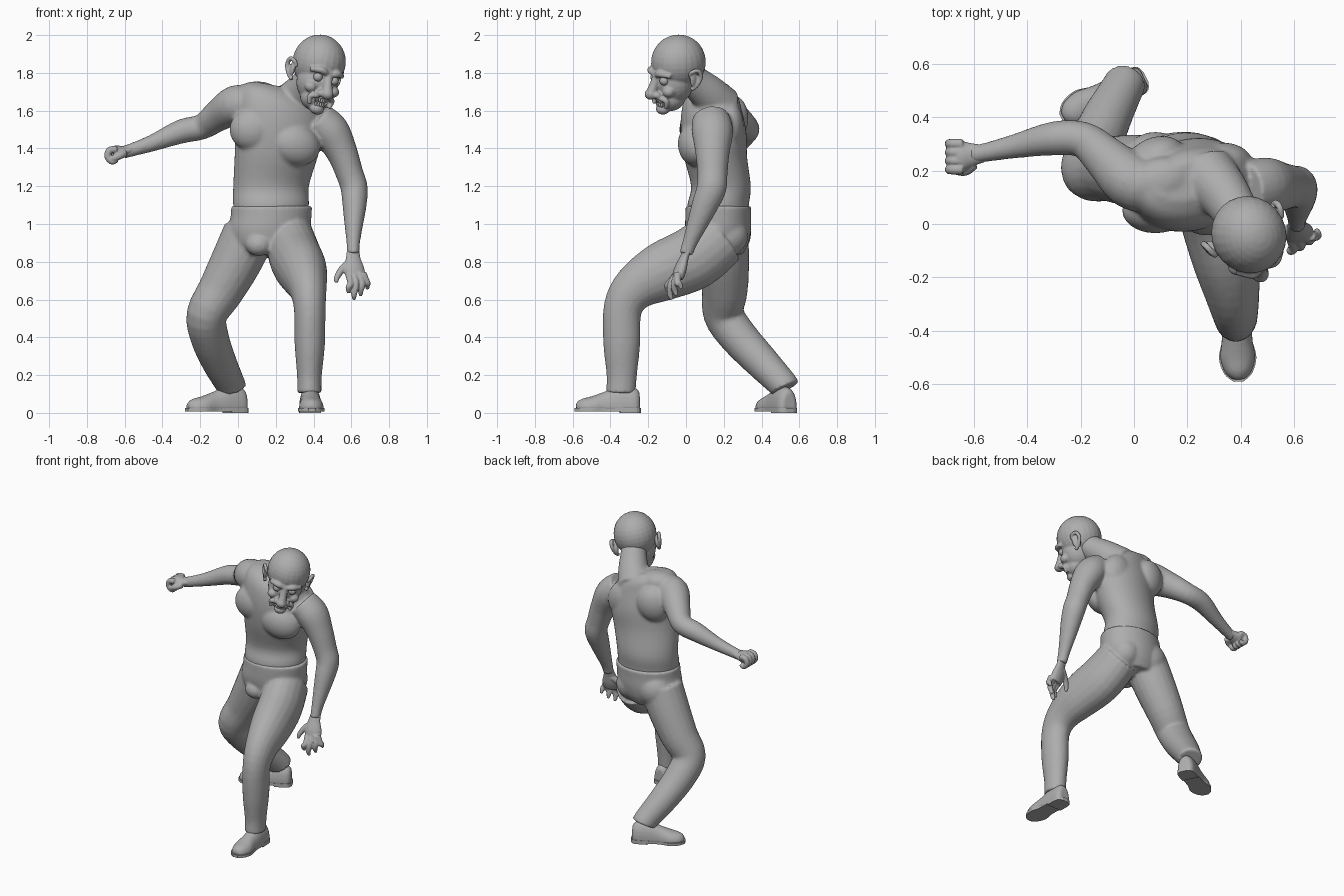
import bpy, bmesh
from math import sin, cos, pi, radians
from mathutils import Vector, Matrix

if "Cube" in bpy.data.objects:
    bpy.data.objects.remove(bpy.data.objects["Cube"])

grey = bpy.data.materials.new("clay_grey")
grey.use_nodes = True
COLOUR = (0.42, 0.42, 0.42, 1)
grey.diffuse_color = COLOUR
grey.node_tree.nodes["Principled BSDF"].inputs["Base Color"].default_value = COLOUR


def spline(pts, steps=4):
    """Catmull-Rom through tuples of any length."""
    out = []
    pts = [Vector(p) for p in pts]
    for i in range(len(pts) - 1):
        a, b, c, d = pts[max(i - 1, 0)], pts[i], pts[i + 1], pts[min(i + 2, len(pts) - 1)]
        for k in range(steps):
            t = k / steps
            out.append(b + (c - a) * t / 2 + (a * 2 - b * 5 + c * 4 - d) * t * t / 2
                       + (b * 3 - a - c * 3 + d) * t ** 3 / 2)
    return out + [pts[-1]]


def skin(bm, rings):
    loops = [[bm.verts.new(p) for p in r] for r in rings]
    for a, b in zip(loops, loops[1:]):
        for i in range(len(a)):
            j = (i + 1) % len(a)
            bm.faces.new((a[i], a[j], b[j], b[i]))
    bm.faces.new(loops[0][::-1])
    bm.faces.new(loops[-1])


def limb(bm, pts, depth=1.0, side=(1, 0, 0), n=20):
    """Tube through (x, y, z, radius); depth scales the radius across the side axis."""
    st = spline(pts)
    rings = []
    for i, s in enumerate(st):
        t = (st[min(i + 1, len(st) - 1)].xyz - st[max(i - 1, 0)].xyz).normalized()
        u = Vector(side)
        u = (u - t * u.dot(t)).normalized()
        v = t.cross(u)
        rings.append([s.xyz + (u * cos(a) + v * sin(a) * depth) * s[3]
                      for a in (2 * pi * k / n for k in range(n))])
    skin(bm, rings)


def trunk(bm, pts, yaw, n=40):
    """Stack of level ellipses (x, y, z, half width, half depth, side slope)."""
    c, s = cos(radians(yaw)), sin(radians(yaw))
    rings = []
    for x, y, z, a, b, slope in spline(pts):
        ring = []
        for k in range(n):
            px, py = a * cos(2 * pi * k / n), b * sin(2 * pi * k / n)
            ring.append((x + px * c - py * s, y + px * s + py * c, z + px * slope))
        rings.append(ring)
    skin(bm, rings)


def blob(bm, pos, size, rot=(0, 0, 0)):
    m = Matrix.Translation(pos)
    for axis, ang in zip("ZYX", rot[::-1]):
        m = m @ Matrix.Rotation(radians(ang), 4, axis)
    bmesh.ops.create_uvsphere(bm, u_segments=24, v_segments=16, radius=1,
                              matrix=m @ Matrix.Diagonal((*size, 1)))


def finish(name, bm, voxel=0, smooth=4, matrix=None):
    bmesh.ops.recalc_face_normals(bm, faces=bm.faces)
    if matrix:
        bm.transform(matrix)
    me = bpy.data.meshes.new(name)
    bm.to_mesh(me)
    bm.free()
    for p in me.polygons:
        p.use_smooth = True
    me.materials.append(grey)
    ob = bpy.data.objects.new(name, me)
    bpy.context.collection.objects.link(ob)
    if voxel:
        r = ob.modifiers.new("blend", 'REMESH')
        r.mode, r.voxel_size, r.use_smooth_shade = 'VOXEL', voxel, True
        s = ob.modifiers.new("soften", 'SMOOTH')
        s.factor, s.iterations = 0.5, smooth
    return ob


# Torso, neck and both arms
bm = bmesh.new()
trunk(bm, [(.175, .17, 1.0, .19, .15, 0), (.175, .17, 1.1, .203, .16, 0),
           (.175, .185, 1.2, .203, .155, 0), (.2, .155, 1.36, .22, .165, -.1),
           (.215, .145, 1.5, .235, .17, -.2), (.22, .14, 1.62, .22, .15, -.25),
           (.21, .15, 1.69, .18, .12, -.25), (.2, .16, 1.73, .12, .07, -.2)], 14)
limb(bm, [(.27, .18, 1.62, .12), (.33, .12, 1.69, .1), (.385, .04, 1.76, .085),
          (.42, -.01, 1.82, .08)])
limb(bm, [(.08, .13, 1.63, .09), (-.01, .16, 1.63, .105), (-.11, .25, 1.57, .083),
          (-.19, .315, 1.515, .068), (-.3, .32, 1.49, .064), (-.45, .29, 1.43, .045),
          (-.57, .265, 1.39, .035), (-.61, .26, 1.38, .035)], side=(0, 1, 0))
limb(bm, [(.42, .13, 1.56, .09), (.49, .14, 1.49, .1), (.55, .14, 1.38, .083),
          (.59, .14, 1.27, .073), (.615, .135, 1.19, .072), (.617, .1, 1.1, .064),
          (.613, .06, 1.0, .05), (.61, .02, .9, .036), (.61, 0, .84, .033)], depth=1.1)
blob(bm, (.08, .05, 1.5), (.125, .085, .115), (0, 0, 0))        # chest muscles
blob(bm, (.305, .045, 1.42), (.135, .085, .11), (0, 20, 14))
blob(bm, (.08, .25, 1.56), (.11, .075, .12), (0, 15, 20))       # shoulder blades
blob(bm, (.34, .24, 1.52), (.1, .065, .12), (0, -15, -5))
blob(bm, (.1, .16, 1.69), (.12, .09, .065), (0, 0, 15))         # upper back ridge
finish("torso_and_arms", bm, .01, 6)

# Trousers
bm = bmesh.new()
trunk(bm, [(.15, .17, .84, .15, .13, 0), (.16, .17, .9, .2, .16, 0),
           (.165, .17, .97, .218, .173, 0), (.175, .17, 1.04, .215, .173, 0),
           (.178, .172, 1.095, .215, .173, 0)], 8)
limb(bm, [(.06, .19, .95, .14), (-.01, .2, .8, .135), (-.09, .205, .65, .122),
          (-.165, .2, .52, .108), (-.15, .28, .4, .102), (-.1, .4, .27, .092),
          (-.045, .505, .16, .08), (-.035, .525, .13, .08)])
limb(bm, [(.27, .18, .93, .13), (.305, .04, .82, .138), (.345, -.13, .745, .128),
          (.37, -.27, .66, .1), (.38, -.335, .55, .084), (.38, -.34, .36, .08),
          (.378, -.34, .2, .066), (.378, -.345, .105, .064)], depth=1.22)
blob(bm, (.11, .04, .89), (.07, .06, .06))
blob(bm, (.08, .24, .95), (.12, .105, .12))
blob(bm, (.27, .22, .94), (.1, .11, .11))
finish("trousers", bm, .01, 5)


# Shoes: shared profile along the foot, with sole and heel block
def shoe(name, x, y, turn):
    place = Matrix.Translation((x, y, 0)) @ Matrix.Rotation(radians(turn), 4, 'Z')
    bm = bmesh.new()
    rings = []
    for py, w, h in spline([(.165, .035, .09), (.14, .055, .115), (.06, .058, .125), (-.02, .058, .095),
                            (-.09, .066, .07), (-.145, .05, .055), (-.172, .022, .035)]):
        rings.append([(w * cos(a), py, .018 + h * max(sin(a), 0) ** .8)
                      for a in (pi * k / 12 for k in range(13))])
    skin(bm, rings)
    finish(name + "_upper", bm, .008, 3, place)
    bm = bmesh.new()
    outline = spline([(.172, .02), (.15, .053), (.06, .057), (-.02, .056), (-.09, .07),
                      (-.15, .052), (-.18, .018)])
    loop = [(w, py) for py, w in outline] + [(-w, py) for py, w in reversed(outline)]
    skin(bm, [[(a, b, z) for a, b in loop] for z in (.008, .026)])
    heel = [p for p in loop if p[1] > .05]
    skin(bm, [[(a, b, z) for a, b in heel] for z in (0, .015)])
    sole = finish(name + "_sole", bm, matrix=place)
    for p in sole.data.polygons:
        p.use_smooth = False


shoe("left_shoe", .385, -.41, 2)
shoe("right_shoe", -.11, .475, -64)

# Left hand: open, fingers hanging and spread
bm = bmesh.new()
limb(bm, [(.61, .01, .87, .033), (.61, -.01, .82, .04), (.615, -.03, .76, .056),
          (.625, -.045, .71, .05)], depth=.55, side=(1, .3, 0))
limb(bm, [(.595, -.015, .8, .022), (.555, -.035, .765, .02), (.525, -.055, .72, .016),
          (.52, -.065, .69, .01)], n=10)
for bx, tx, ty, tz in ((.585, .585, -.1, .635), (.61, .615, -.085, .6),
                       (.64, .65, -.06, .62), (.66, .685, -.035, .655)):
    limb(bm, [(bx, -.045, .74, .02), (bx * .5 + tx * .5 + .012, ty * .7 - .02, .685, .018),
              (tx, ty, tz + .03, .016), (tx, ty + .012, tz, .009)], n=10)
finish("left_hand", bm, .005, 3)

# Right hand: loose fist with curled fingers
bm = bmesh.new()
limb(bm, [(-.56, .265, 1.395, .033), (-.6, .26, 1.385, .042), (-.64, .255, 1.38, .056),
          (-.665, .25, 1.38, .05)], depth=.65, side=(0, 1, 0))
for k in range(4):
    y = .3 - .032 * k
    limb(bm, [(-.64, y, 1.395, .019), (-.68, y, 1.39, .019), (-.69, y, 1.355, .018),
              (-.665, y, 1.33, .017), (-.64, y, 1.34, .012)], side=(0, 1, 0), n=10)
limb(bm, [(-.6, .225, 1.375, .022), (-.63, .2, 1.36, .02), (-.665, .2, 1.345, .016),
          (-.68, .215, 1.345, .01)], side=(0, 0, 1), n=10)
finish("right_hand", bm, .005, 3)

# Head, modelled upright around the skull centre and then posed
pose = (Matrix.Translation((.43, -.04, 1.857)) @ Matrix.Rotation(radians(30), 4, 'Z')
        @ Matrix.Rotation(radians(12), 4, 'Y') @ Matrix.Rotation(radians(10), 4, 'X'))
bm = bmesh.new()
blob(bm, (0, 0, 0), (.139, .147, .146))
blob(bm, (0, -.035, -.1), (.112, .105, .12))
blob(bm, (0, -.06, -.185), (.082, .078, .07))
blob(bm, (0, -.108, -.238), (.04, .036, .03))                 # chin
limb(bm, [(0, -.13, -.03, .02), (0, -.15, -.09, .024), (0, -.172, -.135, .028)])
blob(bm, (0, -.175, -.145), (.033, .034, .03))                # nose tip
for s in (-1, 1):
    blob(bm, (s * .03, -.152, -.15), (.021, .024, .019))      # nostril
    blob(bm, (s * .068, -.105, -.13), (.035, .033, .03))      # cheek
    limb(bm, [(s * .012, -.14, -.045, .015), (s * .05, -.143, -.03, .018),
              (s * .1, -.105, -.04, .012)], side=(0, 0, 1))   # brow
    limb(bm, [(s * .035, -.15, -.165, .012), (s * .07, -.122, -.18, .014),
              (s * .06, -.125, -.22, .01)])                   # smile fold
head = finish("head", bm, .006, 4, pose)

# Open mouth and eye sockets cut into the head
bm = bmesh.new()
blob(bm, (0, -.148, -.198), (.046, .042, .02))
for s in (-1, 1):
    blob(bm, (s * .05, -.143, -.072), (.027, .024, .018))
cutter = finish("mouth_and_eye_cutter", bm, matrix=pose)
cutter.hide_render = True
cutter.hide_set(True)
cut = head.modifiers.new("mouth_and_eyes", 'BOOLEAN')
cut.object, cut.operation = cutter, 'DIFFERENCE'

# Teeth, eyeballs and ears
bm = bmesh.new()
for row in (-.187, -.21):
    for k in range(-3, 4):
        blob(bm, (k * .012, -.135 + .0022 * k * k, row), (.0065, .007, .012))
finish("teeth", bm, matrix=pose)
for side, s in (("left", 1), ("right", -1)):
    bm = bmesh.new()
    blob(bm, (s * .05, -.118, -.072), (.025, .025, .024))
    finish(side + "_eyeball", bm, matrix=pose)
    bm = bmesh.new()
    blob(bm, (s * .138, .015, -.07), (.014, .03, .045), (0, 0, s * 20))
    limb(bm, [(s * .132, -.01, -.05, .009), (s * .148, -.005, -.025, .011),
              (s * .158, .03, -.02, .012), (s * .158, .045, -.055, .012),
              (s * .147, .025, -.1, .011), (s * .135, -.005, -.122, .012)], n=10)
    finish(side + "_ear", bm, .005, 2, pose)
